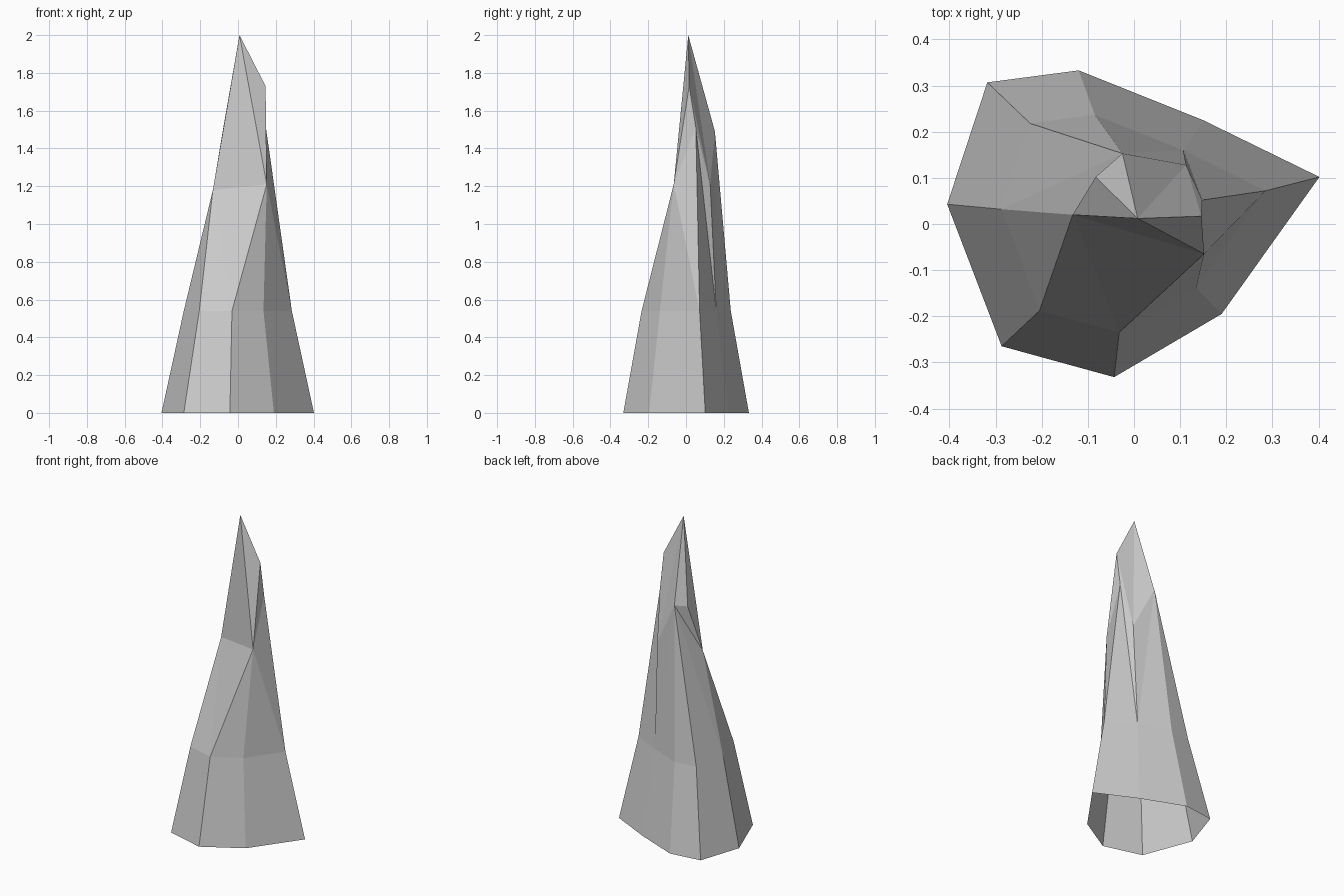
import bpy, bmesh

if "Cube" in bpy.data.objects:
    bpy.data.objects.remove(bpy.data.objects["Cube"])

# Outlines of the two lower rings (counter-clockwise from +x)
base = [(.402, .102), (.15, .225), (-.12, .333), (-.318, .307),
        (-.405, .043), (-.287, -.265), (-.043, -.332), (.19, -.195)]
waist = [(.285, .072), (.107, .16), (-.085, .237), (-.225, .218),
         (-.287, .032), (-.205, -.188), (-.032, -.235), (.135, -.138)]

bm = bmesh.new()
A = [bm.verts.new((x, y, 0)) for x, y in base]
B = [bm.verts.new((x, y, .54)) for x, y in waist]

# Chipped upper points
tip = bm.verts.new((.008, .012, 2))
shoulder = bm.verts.new((.146, .017, 1.73))
front = bm.verts.new((.152, -.065, 1.21))
left = bm.verts.new((-.133, .02, 1.18))
notch = bm.verts.new((-.083, .102, 1.48))
back = bm.verts.new((-.025, .153, 1.49))
crack = bm.verts.new((.113, .128, 1.21))
right = bm.verts.new((.148, .052, 1.51))

# Flared foot, open underneath
for i in range(8):
    j = (i + 1) % 8
    bm.faces.new((A[i], A[j], B[j], B[i]))

# Long facets rising from the waist
for f in [(B[0], B[1], right), (B[1], crack, right), (B[1], B[2], back),
          (B[1], back, crack), (B[2], B[3], back), (B[3], B[4], back),
          (B[4], left, back), (B[4], B[5], left), (B[5], B[6], left),
          (B[6], front, left), (B[6], B[7], front), (B[7], B[0], front),
          (B[0], right, front)]:
    bm.faces.new(f)

# Tip facets
for f in [(left, front, tip), (front, shoulder, tip), (front, right, shoulder),
          (shoulder, right, crack), (shoulder, crack, tip), (crack, back, tip),
          (back, notch, tip), (back, left, notch), (notch, left, tip)]:
    bm.faces.new(f)

bmesh.ops.recalc_face_normals(bm, faces=bm.faces)
mesh = bpy.data.meshes.new("rock_spike")
bm.to_mesh(mesh)
bm.free()
bpy.context.collection.objects.link(bpy.data.objects.new("rock_spike", mesh))
